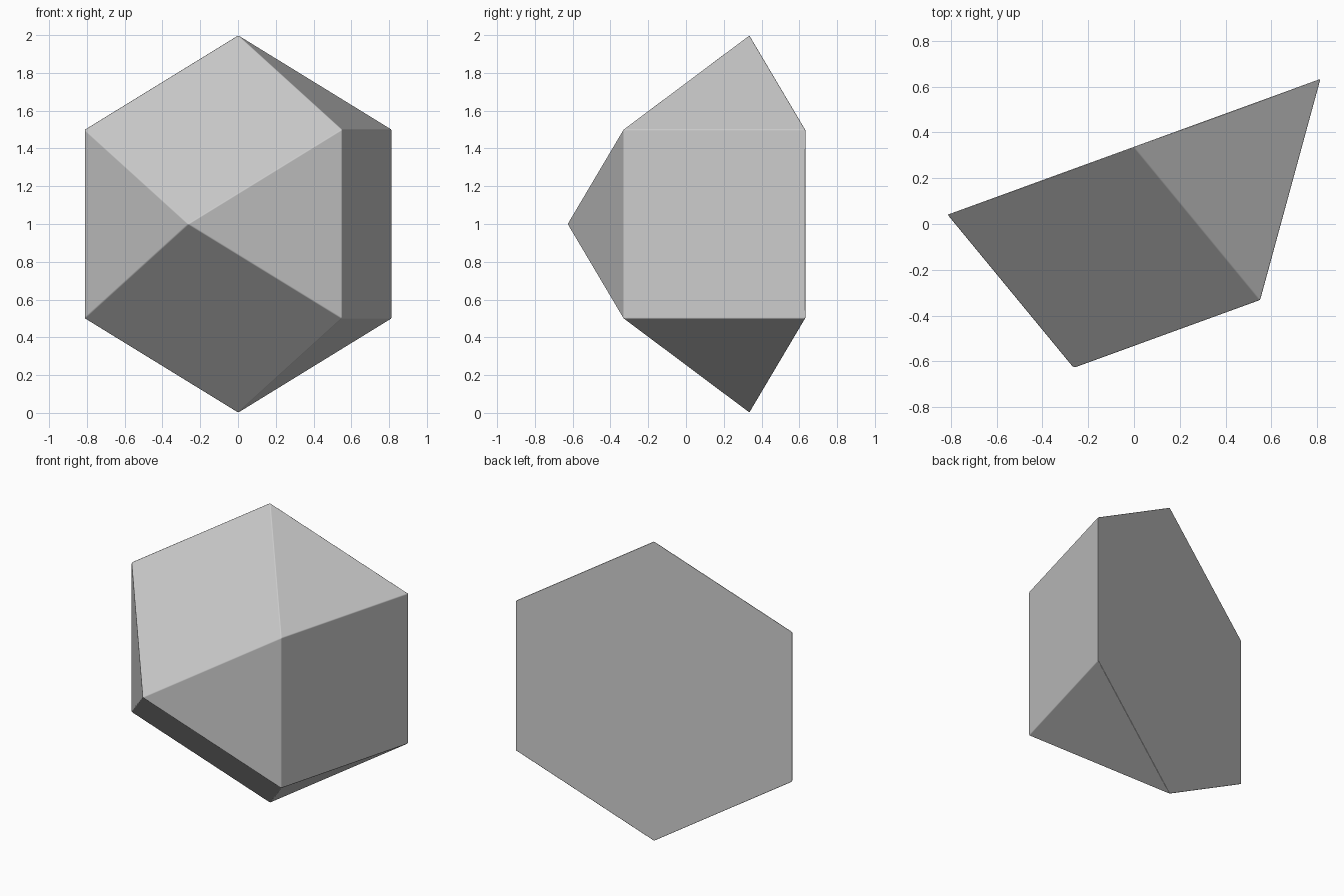
import bpy, bmesh
from math import sin, cos, radians, sqrt
from mathutils import Matrix, Vector

cube = bpy.data.objects.get("Cube")
if cube:
    bpy.data.objects.remove(cube, do_unlink=True)

# One plain grey
grey = bpy.data.materials.new("grey")
grey.use_nodes = True
colour = (0.6, 0.6, 0.6, 1)
grey.diffuse_color = colour
grey.node_tree.nodes["Principled BSDF"].inputs["Base Color"].default_value = colour


def ring(bm, sides, radius, start, height):
    """Regular polygon of vertices at the given height."""
    for i in range(sides):
        a = radians(start + 360 * i / sides)
        bm.verts.new((radius * cos(a), radius * sin(a), height))


# Triangular cupola: hexagonal base joined to a triangular cap, all edges equal
bm = bmesh.new()
ring(bm, 6, 1, 30, 0)
ring(bm, 3, 1 / sqrt(3), 60, sqrt(2 / 3))
bmesh.ops.convex_hull(bm, input=bm.verts)
bmesh.ops.dissolve_limit(bm, angle_limit=radians(1), verts=bm.verts, edges=bm.edges)
bmesh.ops.recalc_face_normals(bm, faces=bm.faces)

# Stand it on a corner, with the hexagon upright at the back
across = Vector((cos(radians(20)), sin(radians(20)), 0))
up = Vector((0, 0, 1))
frame = Matrix((across, up, across.cross(up))).transposed().to_4x4()
bm.transform(Matrix.Translation((0, 0.337, 1)) @ frame)

mesh = bpy.data.meshes.new("half_polyhedron")
bm.to_mesh(mesh)
bm.free()
solid = bpy.data.objects.new("half_polyhedron", mesh)
bpy.context.collection.objects.link(solid)
mesh.materials.append(grey)

# Very fine softened edges
mesh.shade_smooth()
bevel = solid.modifiers.new("edge_softening", "BEVEL")
bevel.width = 0.005
bevel.segments = 2
bevel.limit_method = "ANGLE"
bevel.harden_normals = True
